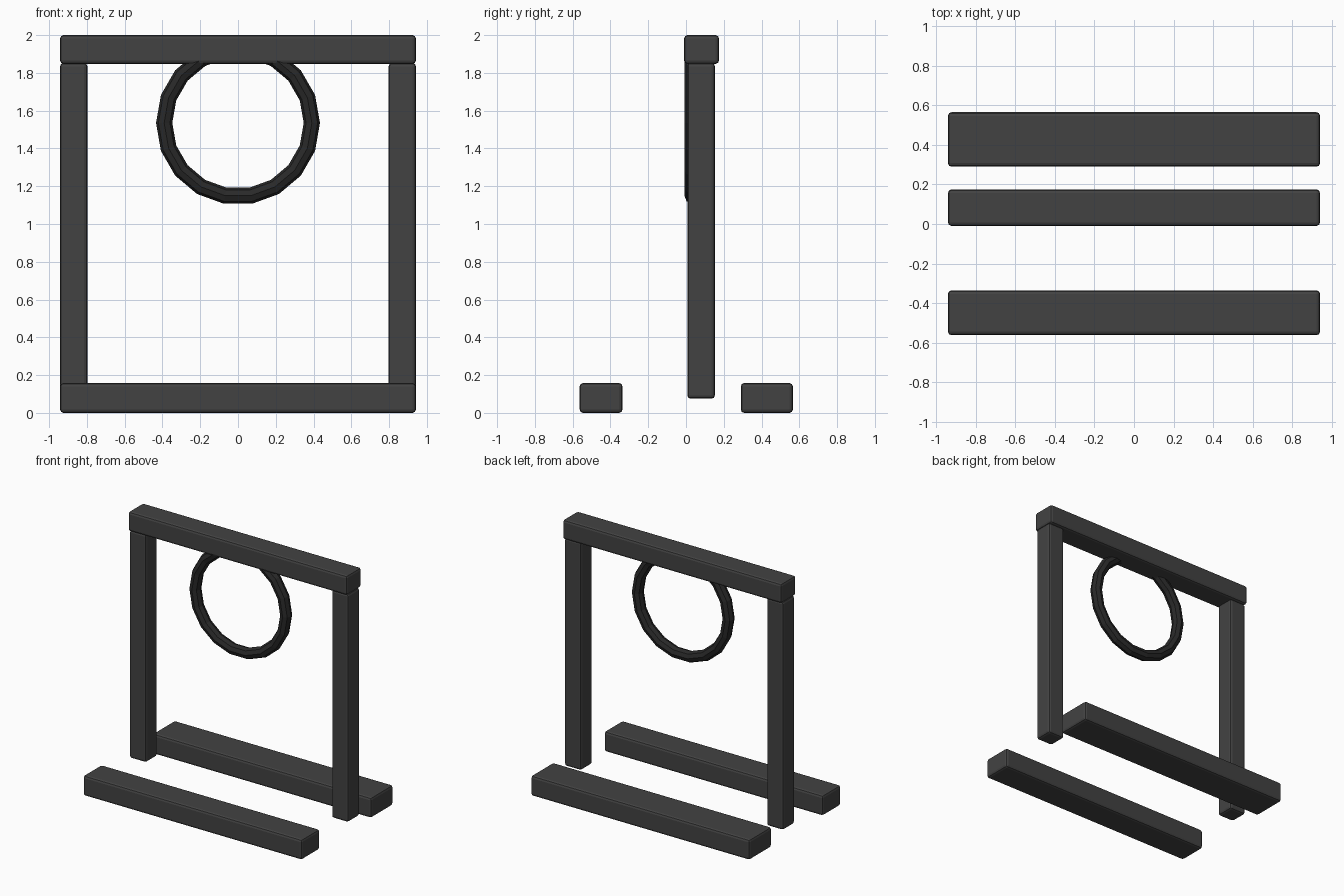
import bpy
from math import pi
from mathutils import Matrix

if "Cube" in bpy.data.objects:
    bpy.data.objects.remove(bpy.data.objects["Cube"])


def material(name, value):
    m = bpy.data.materials.new(name)
    m.diffuse_color = (value, value, value, 1)
    m.use_nodes = True
    m.node_tree.nodes["Principled BSDF"].inputs["Base Color"].default_value = m.diffuse_color
    return m


wood = material("dark_wood", 0.055)
rubber = material("dark_rubber", 0.022)


def beam(name, x, y, z):
    """Box with rounded edges, given by its (min, max) extents."""
    bpy.ops.mesh.primitive_cube_add(size=1)
    ob = bpy.context.object
    ob.name = name
    size = [b - a for a, b in (x, y, z)]
    mid = [(a + b) / 2 for a, b in (x, y, z)]
    ob.data.transform(Matrix.Translation(mid) @ Matrix.Diagonal((*size, 1)))
    bev = ob.modifiers.new("edge", 'BEVEL')
    bev.width = 0.018
    bev.segments = 2
    ob.data.materials.append(wood)
    return ob


# Horizontal beams
span = (-0.942, 0.942)
beam("top_beam", span, (-0.01, 0.175), (1.848, 2.0))
beam("front_floor_beam", span, (-0.563, -0.336), (0.0, 0.158))
beam("back_floor_beam", span, (0.29, 0.566), (0.0, 0.158))

# Uprights
for side, name in ((-1, "left_post"), (1, "right_post")):
    x = sorted((side * 0.798, side * 0.942))
    beam(name, x, (0.007, 0.153), (0.075, 1.853))

# Hanging ring, partly sunk into the top beam
bpy.ops.mesh.primitive_torus_add(
    major_radius=0.391, minor_radius=0.043, major_segments=18,
    minor_segments=8, location=(0, 0.034, 1.535), rotation=(pi / 2, 0, 0))
ring = bpy.context.object
ring.name = "hanging_ring"
ring.data.materials.append(rubber)
for p in ring.data.polygons:
    p.use_smooth = False
